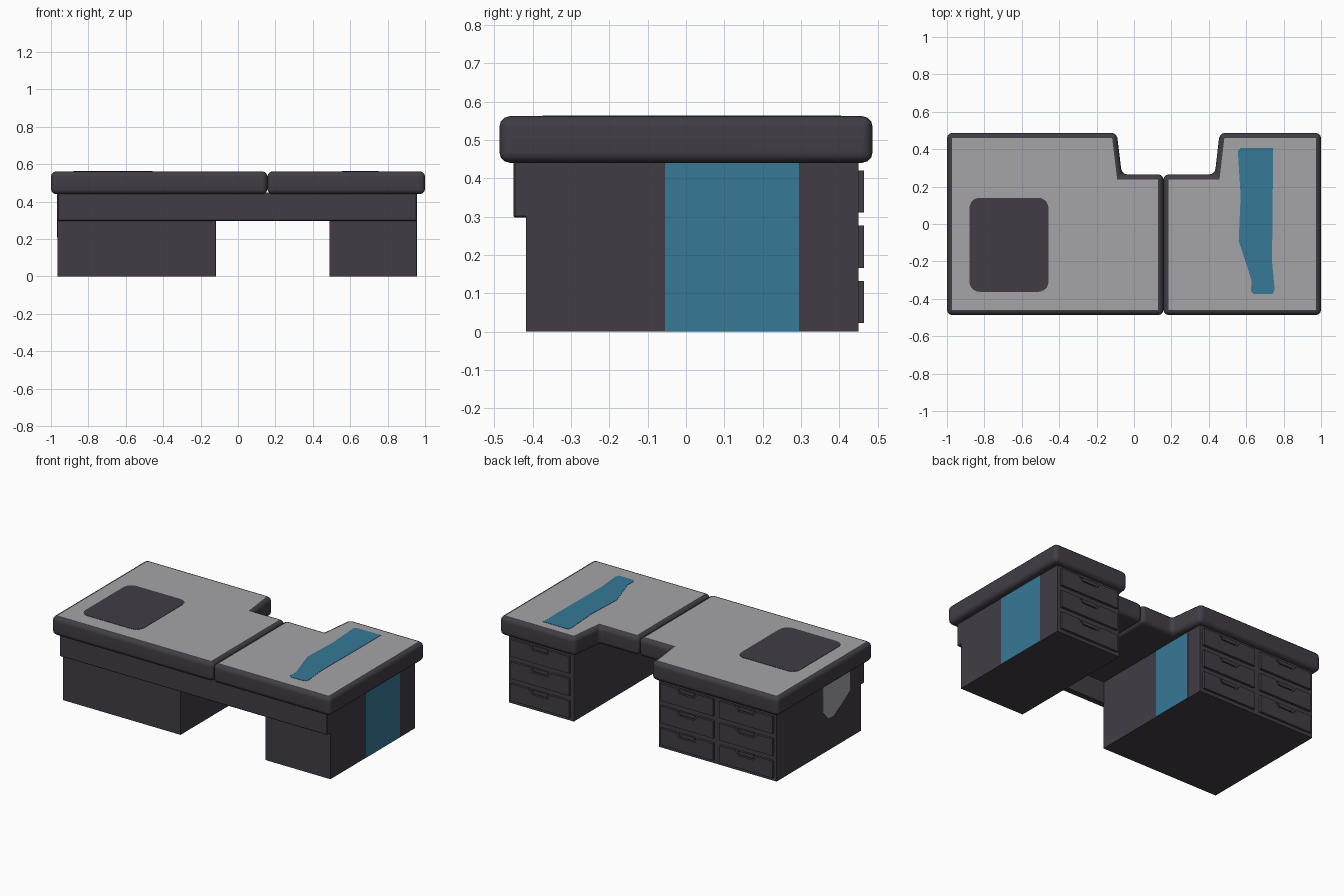
import bpy, bmesh, math
from mathutils import Vector

if "Cube" in bpy.data.objects:
    bpy.data.objects.remove(bpy.data.objects["Cube"])


def material(name, rgb):
    m = bpy.data.materials.new(name)
    m.diffuse_color = (*rgb, 1)
    m.use_nodes = True
    m.node_tree.nodes["Principled BSDF"].inputs["Base Color"].default_value = m.diffuse_color
    return m


DARK = material("dark_plum", (0.054, 0.046, 0.060))
GREY = material("light_grey", (0.375, 0.372, 0.392))
BLUE = material("teal_blue", (0.037, 0.190, 0.305))

# Where the two outline coordinates and the extrusion depth go for each axis
PLACE = {
    "x": lambda a, b, d: (d, a, b),
    "y": lambda a, b, d: (a, d, b),
    "z": lambda a, b, d: (a, b, d),
}


def prism(name, outline, axis, lo, hi, mats, bevel=0.0, segments=1):
    """Extrude an outline along an axis; a second material goes on the flat top."""
    bm = bmesh.new()
    place = PLACE[axis]
    base = bm.faces.new([bm.verts.new(place(a, b, lo)) for a, b in outline])
    ext = bmesh.ops.extrude_face_region(bm, geom=[base])
    shift = Vector(place(0, 0, hi - lo))
    for v in ext["geom"]:
        if isinstance(v, bmesh.types.BMVert):
            v.co += shift
    bmesh.ops.recalc_face_normals(bm, faces=bm.faces)
    if bevel:
        bmesh.ops.bevel(bm, geom=bm.edges[:], offset=bevel, segments=segments,
                        profile=0.5, affect="EDGES")
    bm.normal_update()
    if len(mats) > 1:
        for f in bm.faces:
            if f.normal.z > 0.99:
                f.material_index = 1
    me = bpy.data.meshes.new(name)
    bm.to_mesh(me)
    bm.free()
    ob = bpy.data.objects.new(name, me)
    bpy.context.collection.objects.link(ob)
    for m in mats:
        me.materials.append(m)
    if segments > 1:
        bpy.ops.object.select_all(action="DESELECT")
        ob.select_set(True)
        bpy.context.view_layer.objects.active = ob
        bpy.ops.object.shade_smooth_by_angle(angle=math.radians(40))
        ob.modifiers.new("flat_faces", "WEIGHTED_NORMAL").keep_sharp = True
    return ob


def rect(a0, a1, b0, b1):
    return [(a0, b0), (a1, b0), (a1, b1), (a0, b1)]


def rounded(a0, a1, b0, b1, r, n=5):
    corners = [(a1 - r, b1 - r), (a0 + r, b1 - r), (a0 + r, b0 + r), (a1 - r, b0 + r)]
    return [(cx + r * math.cos(t), cy + r * math.sin(t))
            for q, (cx, cy) in enumerate(corners)
            for t in [math.pi / 2 * (q + i / n) for i in range(n + 1)]]


# Desktop: two rounded slabs meeting in a groove, notched at the back
TOP, SEAM, Y = 0.562, 0.157, 0.487
left_top = [(-1, -Y), (SEAM, -Y), (SEAM, 0.265), (-0.065, 0.265), (-0.092, Y), (-1, Y)]
right_top = [(SEAM, -Y), (1, -Y), (1, Y), (0.458, Y), (0.432, 0.265), (SEAM, 0.265)]
prism("left_desktop", left_top, "z", 0.44, TOP, [DARK, GREY], 0.028, 3)
prism("right_desktop", right_top, "z", 0.44, TOP, [DARK, GREY], 0.028, 3)

# Painted areas on the desktop
prism("dark_desk_pad", rounded(-0.88, -0.457, -0.363, 0.14, 0.055), "z",
      TOP - 0.001, TOP + 0.002, [DARK])
blue_shape = [(0.64, -0.375), (0.74, -0.375), (0.752, -0.35), (0.738, -0.2),
              (0.742, 0.2), (0.742, 0.405), (0.57, 0.405), (0.555, 0.39),
              (0.57, 0.15), (0.56, -0.09), (0.628, -0.3), (0.626, -0.36)]
prism("blue_desk_runner", blue_shape, "z", TOP - 0.001, TOP + 0.002, [BLUE])

# Pedestals and front panel
prism("left_pedestal", rect(-0.965, -0.12, -0.417, 0.45), "z", 0, 0.45, [DARK])
prism("right_pedestal", rect(0.49, 0.955, -0.417, 0.45), "z", 0, 0.45, [DARK])
prism("front_panel", rect(-0.965, 0.955, -0.45, -0.412), "z", 0.297, 0.45, [DARK], 0.004)

# Painted bands on the pedestal sides
prism("right_outer_band", rect(-0.055, 0.295, 0.001, 0.44), "x", 0.954, 0.957, [BLUE])
prism("left_inner_band", rect(0.055, 0.34, 0.001, 0.44), "x", -0.121, -0.118, [BLUE])
patch = [(-0.02, 0.44), (-0.02, 0.27), (-0.07, 0.21), (-0.13, 0.207),
         (-0.25, 0.275), (-0.30, 0.31), (-0.30, 0.44)]
prism("left_outer_patch", patch, "x", -0.968, -0.964, [GREY])

# Drawer fronts, each with a tapered finger pull cut into the top edge
for col, (x0, x1) in enumerate([(-0.945, -0.565), (-0.52, -0.14), (0.512, 0.933)]):
    c = (x0 + x1) / 2
    for row in range(3):
        z0 = 0.022 + 0.144 * row
        z1 = z0 + 0.11
        front = [(x0, z0), (x1, z0), (x1, z1), (c + 0.08, z1), (c + 0.055, z1 - 0.03),
                 (c - 0.055, z1 - 0.03), (c - 0.08, z1), (x0, z1)]
        prism(f"drawer_front_{col}_{row}", front, "y", 0.445, 0.465, [DARK])
        # Narrow grip inside the cut-out
        grip = [(c - 0.045, z1 - 0.022), (c + 0.045, z1 - 0.022),
                (c + 0.062, z1), (c - 0.062, z1)]
        prism(f"drawer_grip_{col}_{row}", grip, "y", 0.445, 0.462, [DARK])
